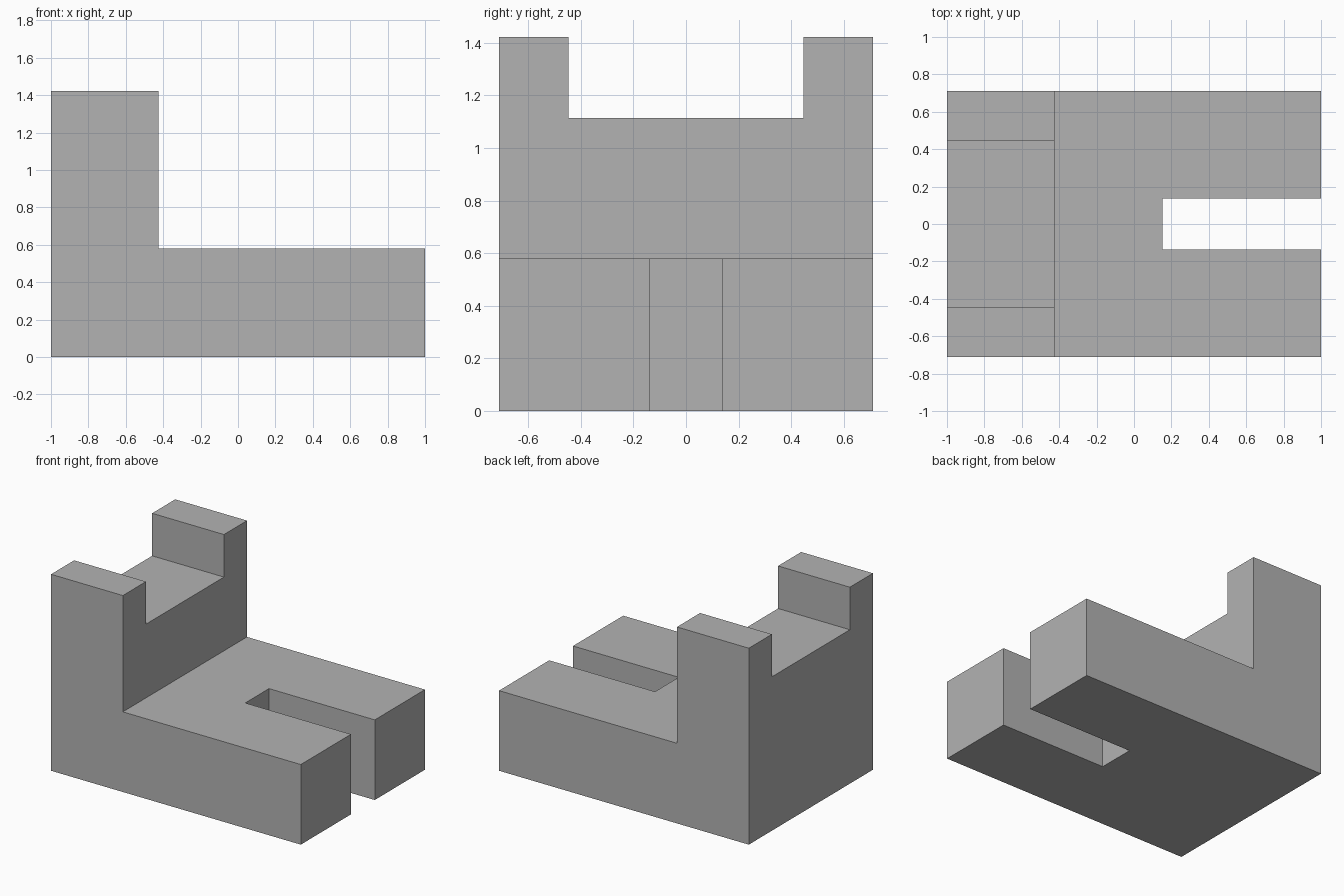
import bpy
import bmesh
from mathutils import Matrix, Vector

cube = bpy.data.objects.get("Cube")
if cube:
    bpy.data.objects.remove(cube, do_unlink=True)

# Main dimensions
LEFT, RIGHT = -1.0, 1.0
HALF_DEPTH = 0.71
BASE_TOP, WALL_TOP = 0.58, 1.422
WALL_FACE = -0.425
NOTCH_HALF, NOTCH_FLOOR = 0.446, 1.114
SLOT_HALF, SLOT_END = 0.136, 0.153
MARGIN = 0.2

grey = bpy.data.materials.new("plain grey")
grey.use_nodes = True
colour = (0.45, 0.45, 0.45, 1.0)
grey.diffuse_color = colour
grey.node_tree.nodes["Principled BSDF"].inputs["Base Color"].default_value = colour


def add_object(name, bm):
    bmesh.ops.recalc_face_normals(bm, faces=bm.faces)
    mesh = bpy.data.meshes.new(name)
    bm.to_mesh(mesh)
    bm.free()
    mesh.materials.append(grey)
    obj = bpy.data.objects.new(name, mesh)
    bpy.context.collection.objects.link(obj)
    return obj


def box(name, low, high):
    low, high = Vector(low), Vector(high)
    bm = bmesh.new()
    place = Matrix.Translation((low + high) / 2) @ Matrix.Diagonal((*(high - low), 1))
    bmesh.ops.create_cube(bm, size=1, matrix=place)
    return add_object(name, bm)


# L-shaped bracket: side profile extruded front to back
profile = [(LEFT, 0), (RIGHT, 0), (RIGHT, BASE_TOP), (WALL_FACE, BASE_TOP),
           (WALL_FACE, WALL_TOP), (LEFT, WALL_TOP)]
bm = bmesh.new()
side = bm.faces.new([bm.verts.new((x, -HALF_DEPTH, z)) for x, z in profile])
extruded = bmesh.ops.extrude_face_region(bm, geom=[side], use_keep_orig=True)
moved = [v for v in extruded["geom"] if isinstance(v, bmesh.types.BMVert)]
bmesh.ops.translate(bm, verts=moved, vec=(0, 2 * HALF_DEPTH, 0))
bracket = add_object("slotted_bracket", bm)

# Cutters: notch across the upright wall, open slot through the base
cutters = [
    box("wall_notch_cutter", (LEFT - MARGIN, -NOTCH_HALF, NOTCH_FLOOR),
        (WALL_FACE + MARGIN, NOTCH_HALF, WALL_TOP + MARGIN)),
    box("base_slot_cutter", (SLOT_END, -SLOT_HALF, -MARGIN),
        (RIGHT + MARGIN, SLOT_HALF, BASE_TOP + MARGIN)),
]
bpy.context.view_layer.objects.active = bracket
for cutter in cutters:
    cutter.hide_render = True
    cut = bracket.modifiers.new(cutter.name, "BOOLEAN")
    cut.operation = "DIFFERENCE"
    cut.solver = "EXACT"
    cut.object = cutter
    bpy.ops.object.modifier_apply(modifier=cut.name)
    bpy.data.objects.remove(cutter, do_unlink=True)
